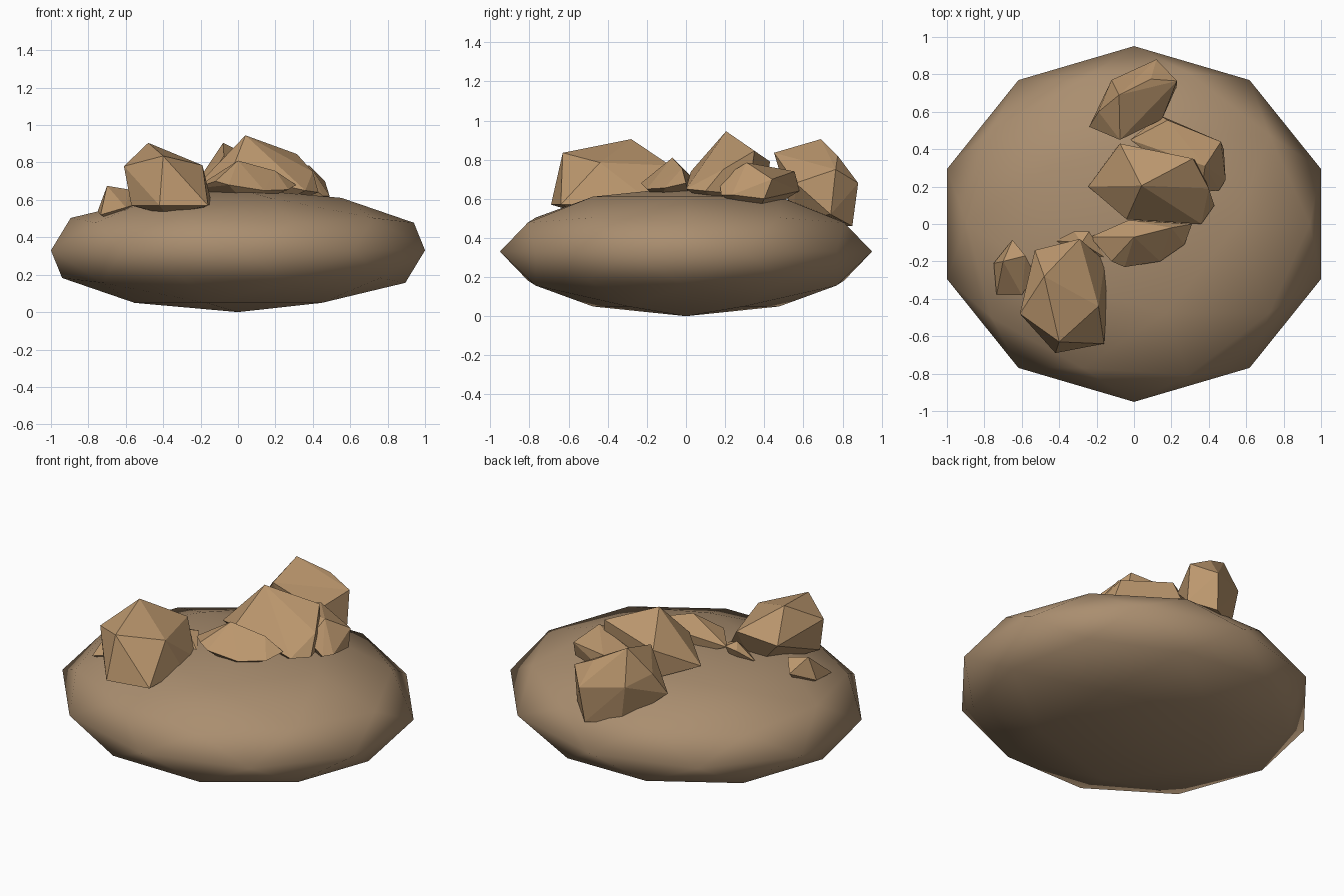
import bpy, bmesh


def material(name, color):
    mat = bpy.data.materials.new(name)
    mat.diffuse_color = (*color, 1)
    return mat


earth = material("earth", (0.40, 0.27, 0.16))
stone = material("stone", (0.50, 0.31, 0.155))


def rock(name, corners):
    """Faceted boulder: convex hull of a handful of corners."""
    bm = bmesh.new()
    for c in corners:
        bm.verts.new(c)
    hull = bmesh.ops.convex_hull(bm, input=bm.verts[:])
    loose = [v for v in hull["geom_interior"] if isinstance(v, bmesh.types.BMVert)]
    bmesh.ops.delete(bm, geom=loose, context='VERTS')
    bmesh.ops.recalc_face_normals(bm, faces=bm.faces[:])
    mesh = bpy.data.meshes.new(name)
    bm.to_mesh(mesh)
    bm.free()
    mesh.materials.append(stone)
    obj = bpy.data.objects.new(name, mesh)
    bpy.context.collection.objects.link(obj)
    return obj


# smooth flattened mound
bpy.ops.mesh.primitive_ico_sphere_add(subdivisions=2, radius=1, location=(0, 0, 0.33))
mound = bpy.context.object
mound.name = "mound"
mound.scale = (1.0515, 0.951, 0.33)
bpy.ops.object.transform_apply(location=False, rotation=False, scale=True)
bpy.ops.object.shade_smooth()
mound.data.materials.append(earth)

# front left boulder
rock("front_left_boulder", [
    (-.48, -.28, .905), (-.40, -.63, .835), (-.61, -.48, .78), (-.19, -.44, .785),
    (-.42, -.69, .57), (-.16, -.64, .57), (-.57, -.50, .57), (-.53, -.14, .72),
    (-.29, -.08, .77), (-.14, -.34, .58), (-.155, -.20, .60), (-.38, -.52, .52),
    (-.32, -.22, .50)])

# small stones beside it
rock("small_left_stone", [
    (-.70, -.20, .675), (-.58, -.17, .655), (-.65, -.085, .60), (-.75, -.21, .54),
    (-.735, -.38, .52), (-.60, -.38, .56), (-.53, -.27, .58), (-.62, -.24, .45)])
rock("tiny_stone", [
    (-.32, -.04, .67), (-.24, -.04, .68), (-.28, -.10, .70), (-.155, -.18, .63),
    (-.42, -.09, .61), (-.30, -.20, .60), (-.28, -.10, .53)])

# low slab in the middle
rock("middle_slab", [
    (0, -.07, .81), (.20, -.02, .755), (-.235, -.07, .66), (-.03, .02, .72),
    (.31, 0, .68), (.27, -.11, .655), (.14, -.20, .65), (-.05, -.23, .68),
    (-.12, -.20, .70), (.05, .02, .57), (.05, -.12, .57)])

# large central boulder
rock("central_boulder", [
    (.04, .205, .945), (.315, .35, .845), (-.075, .43, .79), (-.245, .20, .65),
    (-.04, .025, .74), (.36, 0, .65), (.40, .19, .75), (.43, .10, .64),
    (-.10, .40, .62), (.35, .32, .62), (.10, .20, .52)])

# boulder leaning on its right side
rock("right_boulder", [
    (.18, .555, .74), (.465, .44, .70), (.38, .31, .785), (.455, .18, .62),
    (.49, .235, .62), (-.02, .45, .72), (.36, .17, .70), (.14, .58, .64),
    (.48, .40, .60), (.25, .35, .50)])

# back boulder
rock("back_boulder", [
    (-.08, .69, .905), (-.075, .45, .835), (.09, .775, .82), (.23, .765, .75),
    (.12, .88, .68), (.15, .56, .68), (-.12, .77, .70), (-.24, .52, .60),
    (-.19, .60, .74), (.10, .85, .46), (.23, .74, .52), (-.08, .75, .46),
    (0, .55, .50)])
